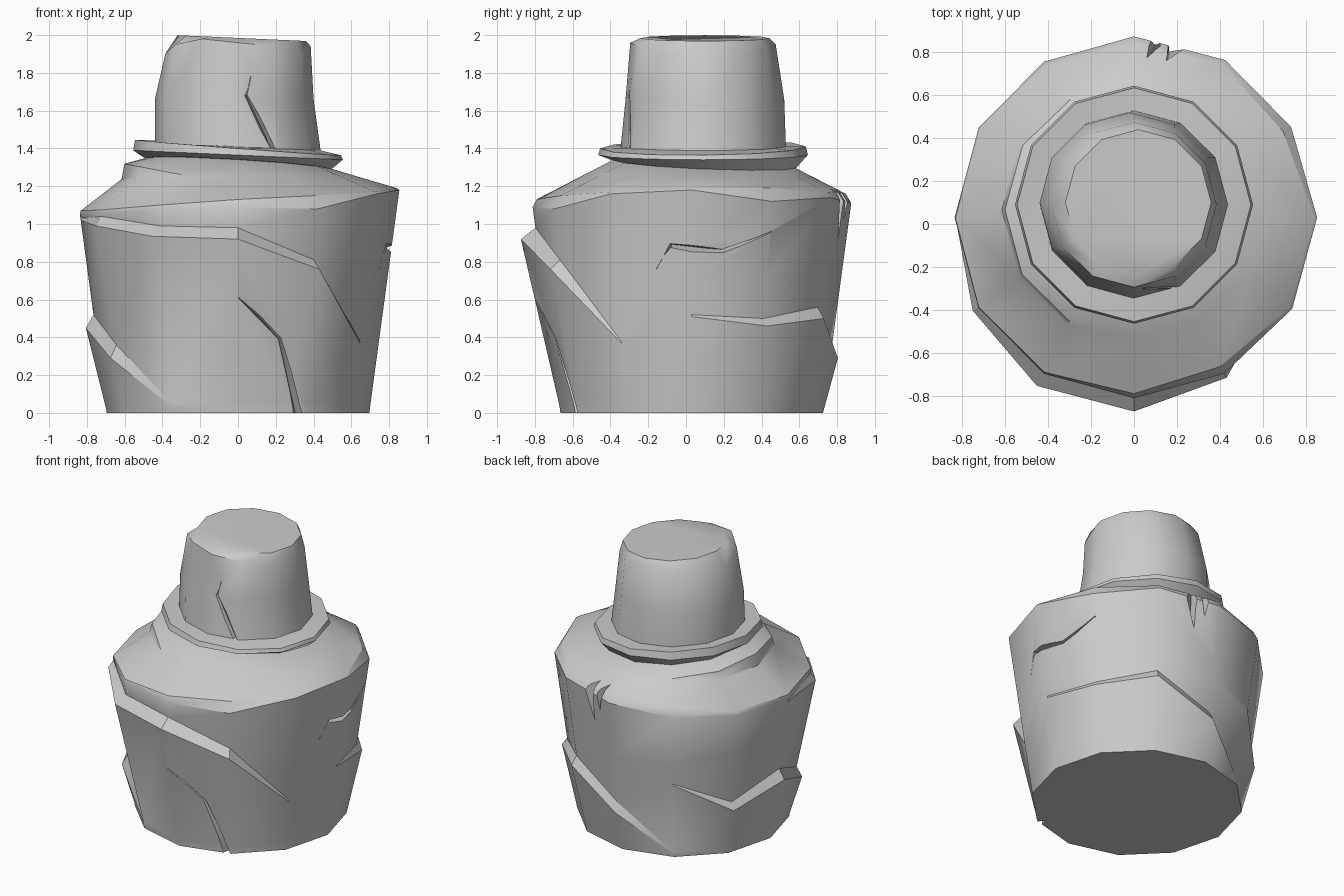
import bpy, bmesh
from math import sin, cos, radians, hypot
from mathutils import Vector

if "Cube" in bpy.data.objects:
    bpy.data.objects.remove(bpy.data.objects["Cube"], do_unlink=True)

SIDES = 12
stone = bpy.data.materials.new("grey stone")
stone.use_nodes = True
stone.diffuse_color = (0.6, 0.6, 0.6, 1)
stone.node_tree.nodes["Principled BSDF"].inputs["Base Color"].default_value = (0.6, 0.6, 0.6, 1)


def polar(deg, r, z, cx=0.0, cy=0.0):
    """Point at an angle counted from the front towards +x."""
    a = radians(deg)
    return Vector((cx + r * sin(a), cy - r * cos(a), z))


def loft(name, rings):
    """Closed solid through rings of equal point count."""
    bm = bmesh.new()
    loops = [[bm.verts.new(p) for p in ring] for ring in rings]
    n = len(loops[0])
    for lo, hi in zip(loops, loops[1:]):
        for i in range(n):
            j = (i + 1) % n
            bm.faces.new((lo[i], lo[j], hi[j], hi[i]))
    bm.faces.new(loops[0][::-1])
    bm.faces.new(loops[-1])
    bmesh.ops.recalc_face_normals(bm, faces=bm.faces)
    mesh = bpy.data.meshes.new(name)
    bm.to_mesh(mesh)
    bm.free()
    mesh.materials.append(stone)
    obj = bpy.data.objects.new(name, mesh)
    bpy.context.collection.objects.link(obj)
    return obj


def tilted(r, z, cx=0.0, cy=0.09, tx=0.0, ty=0.0):
    """Twelve-sided ring whose height leans with x and y."""
    ring = [polar(30 * k, r, z, cx, cy) for k in range(SIDES)]
    for p in ring:
        p.z += tx * p.x + ty * (p.y - cy)
    return ring


def crack(target, points, cy, depth=0.06):
    """Cut a wedge groove along (degrees, height, radius, half width)."""
    flat = [Vector((radians(d) * r, z)) for d, z, r, w in points]
    rings = []
    for i, (d, z, r, w) in enumerate(points):
        t = flat[min(i + 1, len(flat) - 1)] - flat[max(i - 1, 0)]
        t /= hypot(*t)
        side = Vector((-t.y, t.x)) * w

        def at(s, rad):
            q = flat[i] + side * s
            return polar(q.x / r * 57.2958, rad, q.y, 0, cy)
        rings.append([at(1.3, r + 0.05), at(-1.6, r + 0.05), at(0.8, r - depth)])
    cutter = loft("crack_cutter", rings)
    mod = target.modifiers.new("crack", "BOOLEAN")
    mod.operation = "DIFFERENCE"
    mod.solver = "EXACT"
    mod.object = cutter
    bpy.context.view_layer.objects.active = target
    bpy.ops.object.modifier_apply(modifier=mod.name)
    bpy.data.objects.remove(cutter, do_unlink=True)


def finish(obj):
    bpy.ops.object.select_all(action="DESELECT")
    obj.select_set(True)
    bpy.context.view_layer.objects.active = obj
    bpy.ops.object.shade_smooth_by_angle(angle=radians(34))


# Body: tapered barrel with three broken ledges winding around it
def wall(z):
    return 0.695 + 0.135 * z


# each ledge: edge height, step height and overhang per column
ledges = [
    ([.01, .01, .01, .51, .46, .50, .29, .02, .01, .01, .01, .01],
     [.01, .01, .01, .01, .04, .06, .06, .01, .01, .01, .01, .01],
     [0, 0, 0, 0, .04, .045, .04, 0, 0, 0, 0, 0]),
    ([.03, .03, .03, .60, .60, .62, .60, .55, .34, .45, .29, .03],
     [.01, .01, .01, .01, .01, .01, .01, .01, .05, .07, .07, .02],
     [0, 0, 0, 0, 0, 0, 0, 0, .04, .05, .045, 0]),
    ([.92, .76, .37, .70, .70, .70, .70, .70, .75, 1.02, .99, .935],
     [.06, .05, .01, .01, .01, .01, .01, .01, .01, .01, .05, .055],
     [.085, .065, 0, 0, 0, 0, 0, 0, 0, 0, .04, .085])]
edge_low = [1.09, 1.08, 1.16, 1.18, 1.12, 1.14, 1.11, 1.07, 1.05, 1.05, 1.06, 1.08]
edge_high = [1.13, 1.15, 1.17, 1.19, 1.19, 1.17, 1.16, 1.13, 1.08, 1.07, 1.075, 1.10]
cols = range(SIDES)

rings = [[polar(30 * k, wall(0), 0, 0, .03) for k in cols]]
for height, step, over in ledges:
    rings.append([polar(30 * k, wall(height[k]) + over[k], height[k], 0, .03) for k in cols])
    rings.append([polar(30 * k, wall(height[k] + step[k]), height[k] + step[k], 0, .03)
                  for k in cols])
rings.append([polar(30 * k, wall(edge_low[k]), edge_low[k], 0, .03) for k in cols])
shoulder = [polar(30 * k, .845 - .6 * (edge_high[k] - edge_low[k]), edge_high[k], 0, .03)
            for k in cols]
neck = tilted(.46, 1.33, tx=-.06, ty=-.04)
rings.append(shoulder)
# raised chip on the shoulder, on the -x side
chip = {8: .04, 9: .07, 10: .05}
rings.append([s.lerp(n, .58) for s, n in zip(shoulder, neck)])
rings.append([s.lerp(n, .62) + Vector((0, 0, chip.get(k, 0)))
              for k, (s, n) in enumerate(zip(shoulder, neck))])
rings.append(neck)
body = loft("body", rings)

# Grooves in the body: front, +x side, and two notches at the back edge
crack(body, [(0, .61, .83, .002), (16.5, .39, .78, .016), (27.5, -.05, .69, .035)], .03)
crack(body, [(76, .76, .79, .002), (82, .88, .80, .016),
             (102, .85, .80, .016), (121, .96, .81, .002)], .03)
crack(body, [(166, 1.25, .83, .045), (168, .92, .81, .002)], .03, .08)
crack(body, [(174, 1.25, .83, .04), (173, 1.02, .82, .002)], .03, .08)

# Collar: leaning flat ring below the cap
collar = loft("collar", [
    tilted(.40, 1.32, tx=-.06, ty=-.04),
    tilted(.495, 1.32, tx=-.06, ty=-.045),
    tilted(.555, 1.365, tx=-.045),
    tilted(.545, 1.405, tx=-.075, ty=.01),
    tilted(.40, 1.41, tx=-.03)])

# Cap: tapered block with a chipped upper edge
rim = [1.96, 1.94, 1.90, 1.94, 1.89, 1.93, 1.95, 1.93, 1.92, 1.90, 1.95, 1.98]
cap = loft("cap", [
    tilted(.44, 1.37),
    tilted(.42, 1.66, cx=-.02, cy=.10),
    [polar(30 * k, .385, rim[k], 0, .09) for k in cols],
    tilted(.34, 1.985, cx=.02, cy=.10, tx=-.045)])
crack(cap, [(10, 1.78, .40, .002), (5.5, 1.68, .41, .012), (26, 1.38, .44, .016)], .09, .05)

for part in (body, collar, cap):
    finish(part)
